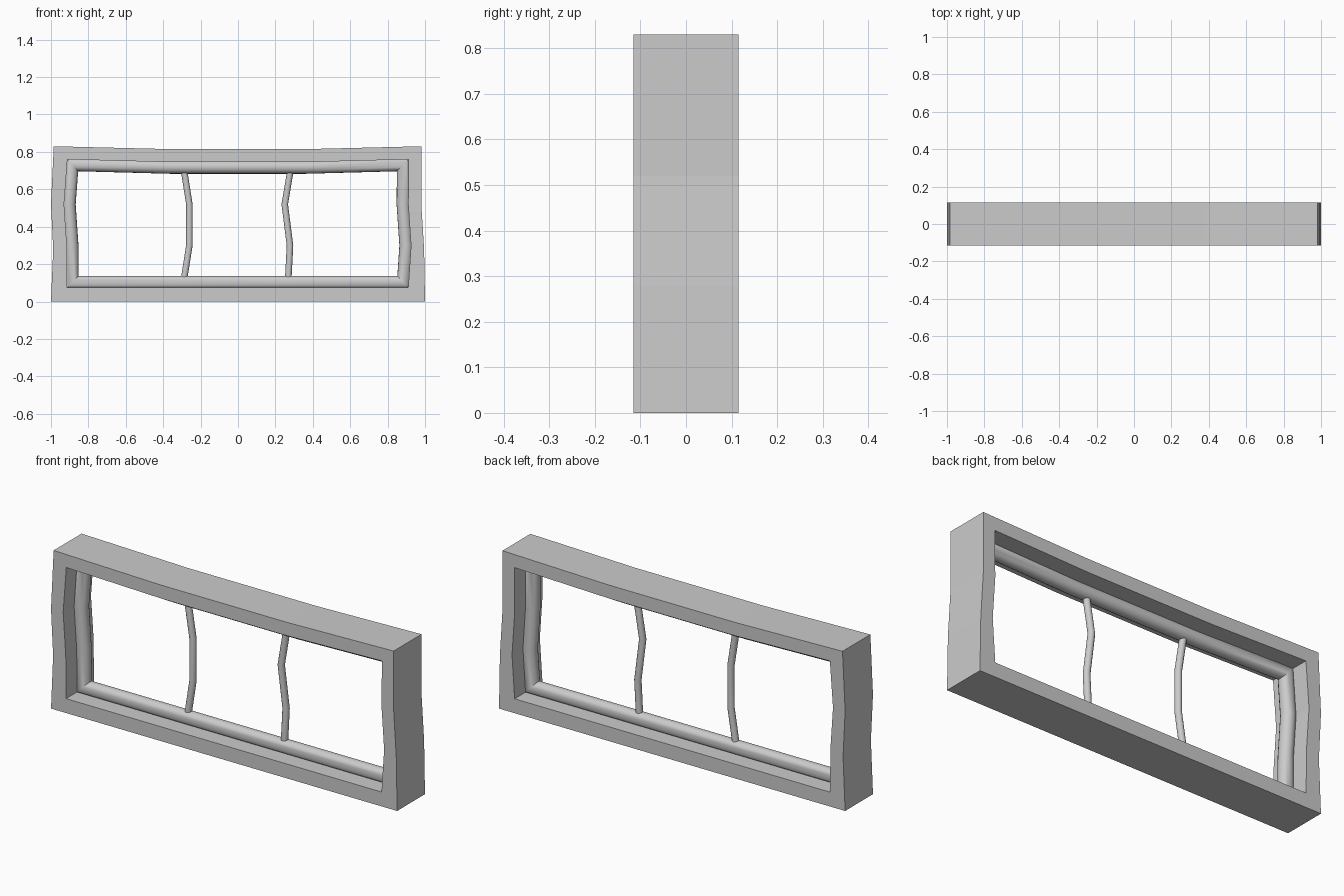
import bpy, bmesh
from math import cos, sin, tau, radians
from mathutils import Vector

cube = bpy.data.objects.get("Cube")
if cube:
    bpy.data.objects.remove(cube, do_unlink=True)

grey = bpy.data.materials.new("plain grey")
grey.use_nodes = True
grey.diffuse_color = (0.6, 0.6, 0.6, 1)
grey.node_tree.nodes["Principled BSDF"].inputs["Base Color"].default_value = grey.diffuse_color

HALF_DEPTH = 0.115


def loft(name, rings, wrap, smooth):
    """Skin a list of closed rings; wrap joins last to first, otherwise ends are capped."""
    bm = bmesh.new()
    loops = [[bm.verts.new(p) for p in ring] for ring in rings]
    pairs = list(zip(loops, loops[1:]))
    if wrap:
        pairs.append((loops[-1], loops[0]))
    else:
        bm.faces.new(loops[0])
        bm.faces.new(loops[-1])
    for a, b in pairs:
        for i in range(len(a)):
            j = (i + 1) % len(a)
            bm.faces.new((a[i], a[j], b[j], b[i]))
    bmesh.ops.recalc_face_normals(bm, faces=bm.faces)
    mesh = bpy.data.meshes.new(name)
    bm.to_mesh(mesh)
    bm.free()
    mesh.materials.append(grey)
    if smooth:
        mesh.shade_smooth()
        mesh.set_sharp_from_angle(angle=radians(40))
    obj = bpy.data.objects.new(name, mesh)
    bpy.context.collection.objects.link(obj)
    return obj


def inset(path, d):
    """Mitred inward offset of a counter-clockwise outline."""
    pts = [Vector(p) for p in path]
    out = []
    for i, p in enumerate(pts):
        a = (p - pts[i - 1]).normalized()
        b = (pts[(i + 1) % len(pts)] - p).normalized()
        na, nb = Vector((-a.y, a.x)), Vector((-b.y, b.x))
        out.append(p + (na + nb) * d / (1 + na.dot(nb)))
    return out


def at_depth(path, y):
    return [(p[0], y, p[1]) for p in path]


# Wobbly outlines of the casing and of its opening, in x and z
outer = [(-1, 0), (1, 0), (0.995, 0.28), (0.98, 0.52), (0.98, 0.83),
         (0.37, 0.815), (-0.37, 0.815), (-0.985, 0.83), (-1, 0.52), (-0.988, 0.28)]
opening = [(-0.913, 0.075), (0.91, 0.075), (0.925, 0.3), (0.91, 0.52), (0.912, 0.76),
           (0.36, 0.745), (-0.36, 0.745), (-0.912, 0.76), (-0.93, 0.52), (-0.915, 0.3)]

# Deep outer casing
loft("outer_casing", [at_depth(outer, -HALF_DEPTH), at_depth(outer, HALF_DEPTH),
                      at_depth(opening, HALF_DEPTH), at_depth(opening, -HALF_DEPTH)],
     wrap=True, smooth=False)

# Round sash rail running around the middle of the opening
R, SIDES = 0.036, 16
sash = [at_depth(inset(opening, 0.026 + R * cos(tau * k / SIDES)), R * sin(tau * k / SIDES))
        for k in range(SIDES)]
loft("inner_sash", sash, wrap=True, smooth=True)


# Two crooked upright bars
def bar(name, xs, r=0.0175, sides=12):
    heights = (0.11, 0.3, 0.52, 0.71)
    rings = [[(x + r * cos(tau * k / sides), r * sin(tau * k / sides), z)
              for k in range(sides)] for x, z in zip(xs, heights)]
    loft(name, rings, wrap=False, smooth=True)


bar("right_bar", (-0.29, -0.26, -0.26, -0.29))
bar("left_bar", (0.268, 0.278, 0.25, 0.282))
